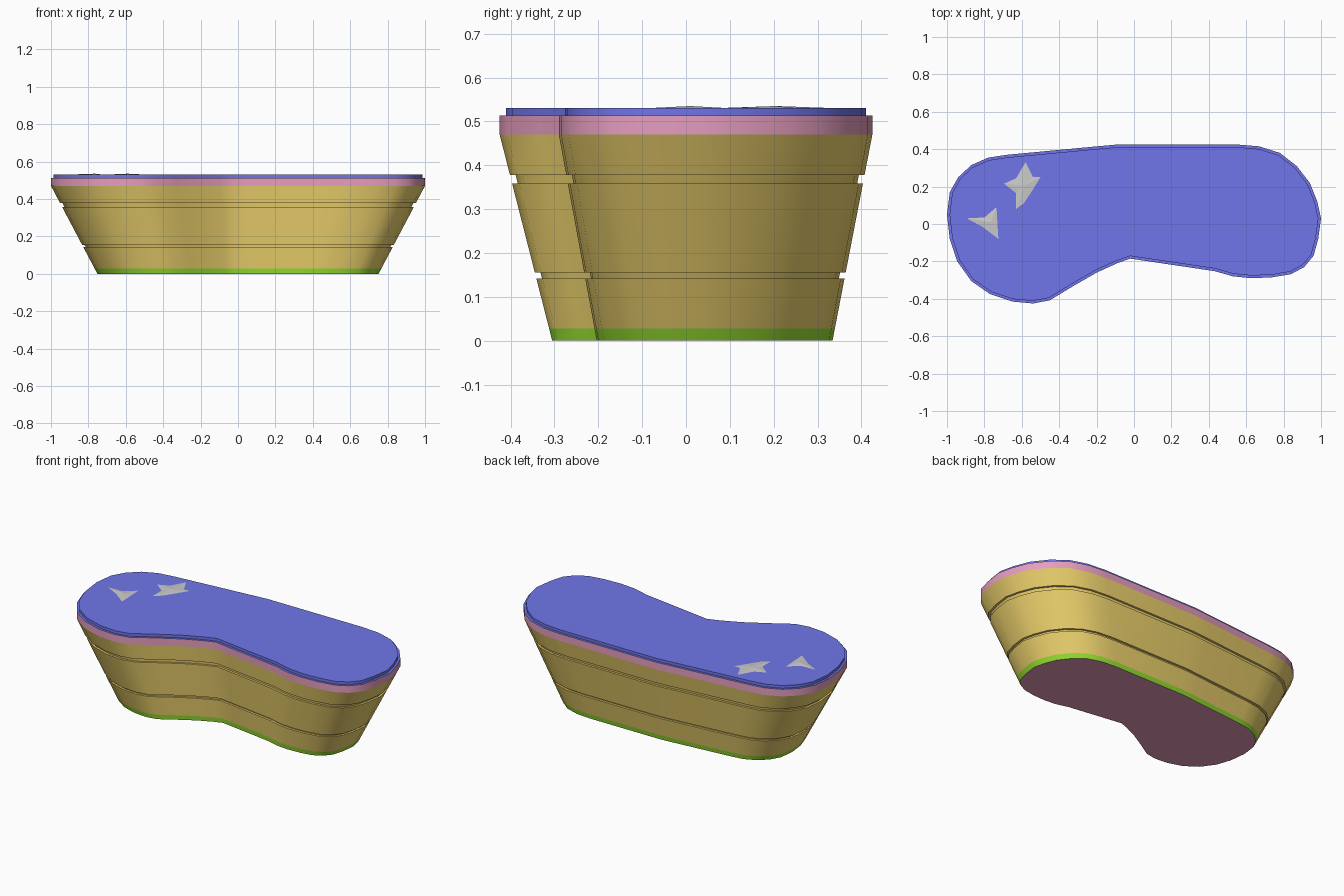
import bpy, math
from mathutils import Vector

if "Cube" in bpy.data.objects:
    bpy.data.objects.remove(bpy.data.objects["Cube"])

# Kidney outline at the rim, counter-clockwise
OUTLINE = [(-1, .05), (-.985, -.08), (-.945, -.2), (-.87, -.305), (-.77, -.375),
           (-.65, -.415), (-.54, -.425), (-.45, -.408), (-.33, -.335), (-.2, -.26),
           (-.09, -.21), (-.02, -.185), (.1, -.203), (.43, -.252), (.53, -.28),
           (.63, -.29), (.74, -.285), (.84, -.268), (.91, -.23), (.96, -.17),
           (.985, -.08), (1, .03), (.98, .12), (.94, .22), (.87, .31), (.78, .38),
           (.67, .415), (.55, .425), (-.09, .425), (-.2, .415), (-.68, .37),
           (-.78, .355), (-.87, .315), (-.94, .25), (-.985, .17)]
N = len(OUTLINE)
RIM_Z = 0.47


def material(name, rgb):
    m = bpy.data.materials.new(name)
    m.diffuse_color = (*rgb, 1)
    m.use_nodes = True
    m.node_tree.nodes["Principled BSDF"].inputs["Base Color"].default_value = m.diffuse_color
    return m


def ring(z, inset=0.0):
    """Outline tapered for height z, moved inward by inset."""
    t = min(z / RIM_Z, 1)
    s = 0.752 + 0.248 * t
    pts = [Vector((x * s, y * s + 0.0145 * (1 - t))) for x, y in OUTLINE]
    out = []
    for i, p in enumerate(pts):
        d = (pts[(i + 1) % N] - pts[i - 1]).normalized()
        out.append((p.x - d.y * inset, p.y + d.x * inset, z))
    return out


def make(name, verts, faces, mat=None):
    me = bpy.data.meshes.new(name)
    me.from_pydata(verts, [], faces)
    ob = bpy.data.objects.new(name, me)
    bpy.context.collection.objects.link(ob)
    if mat:
        me.materials.append(mat)
    return ob


def loft(name, levels, mat, cap=False):
    verts = [v for lv in levels for v in ring(*lv)]
    faces = [(k * N + i, k * N + (i + 1) % N, (k + 1) * N + (i + 1) % N, (k + 1) * N + i)
             for k in range(len(levels) - 1) for i in range(N)]
    if cap:
        faces.append(tuple(range(len(verts) - N, len(verts))))
    ob = make(name, verts, faces, mat)
    bpy.ops.object.select_all(action='DESELECT')
    ob.select_set(True)
    bpy.context.view_layer.objects.active = ob
    bpy.ops.object.shade_smooth_by_angle(angle=math.radians(30))
    return ob


gold = material("gold", (.83, .63, .15))
pink = material("pink", (.78, .34, .52))
green = material("green", (.3, .72, .03))
blue = material("blue", (.16, .18, .82))

# Bottom plate and base band
make("underside", ring(0), [tuple(reversed(range(N)))], pink)
loft("base_band", [(0, 0), (.028, 0)], green)

# Tapered wall with two recessed grooves
G = .013
loft("wall", [(.028, 0), (.142, 0), (.142, G), (.155, G), (.155, 0),
              (.358, 0), (.358, G), (.378, G), (.378, 0), (RIM_Z, 0)], gold)

# Upright rim and the raised top surface
loft("rim", [(RIM_Z, 0), (.513, 0)], pink)
loft("top_surface", [(.513, 0), (.513, .014), (.53, .014)], blue, cap=True)


# Shallow faceted star pieces lying on the top
def star(name, pts, centre):
    n = len(pts)
    verts = [(x, y, .5305) for x, y in pts] + [(*centre, .535)]
    make(name, verts, [(i, (i + 1) % n, n) for i in range(n)])


star("large_star", [(-.58, .33), (-.63, .245), (-.695, .215), (-.63, .165), (-.63, .08),
                    (-.59, .11), (-.54, .185), (-.5, .25), (-.54, .25)], (-.59, .205))
star("small_star", [(-.735, .09), (-.8, .035), (-.895, .03), (-.81, -.015),
                    (-.725, -.08), (-.73, 0)], (-.765, .01))
